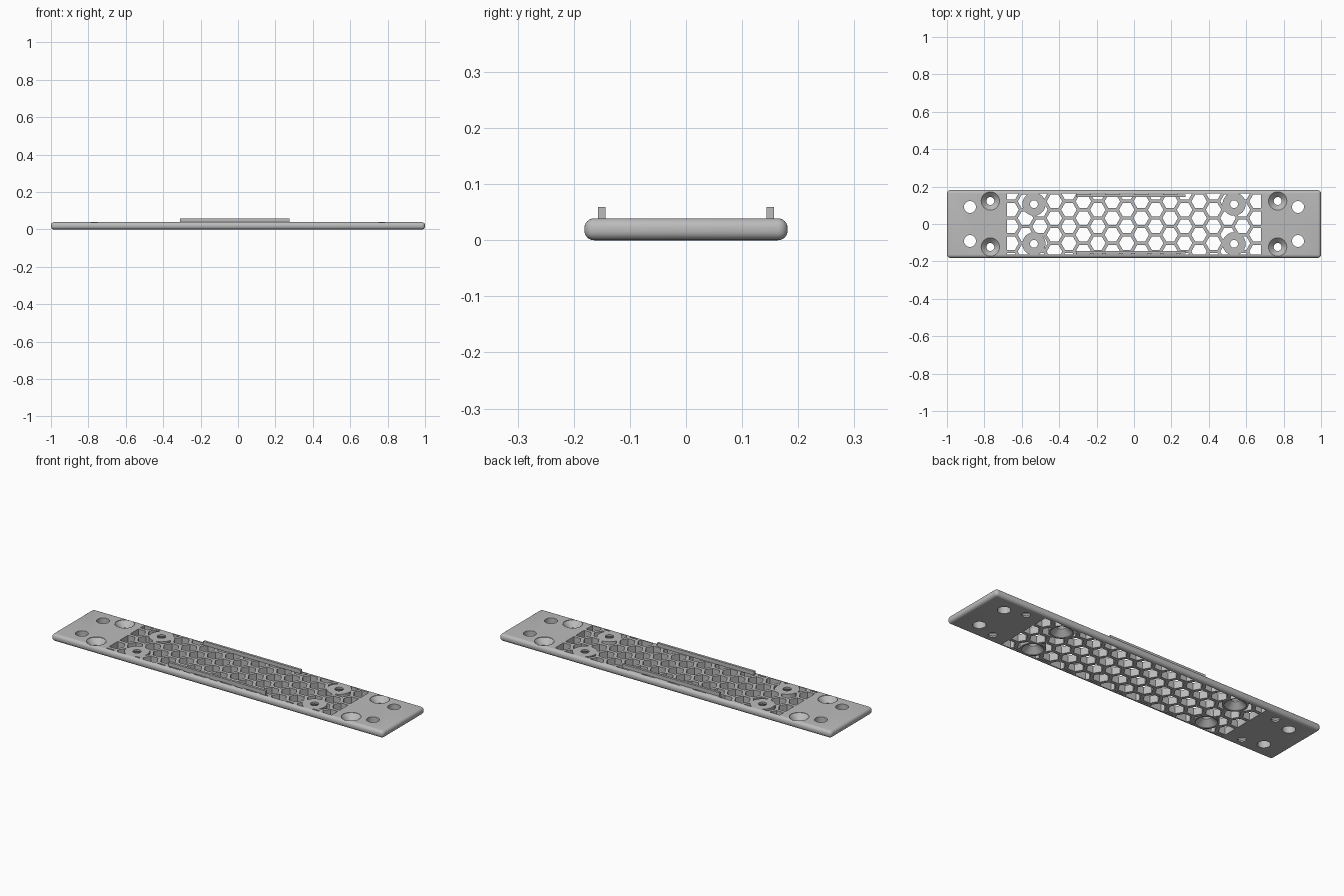
import bpy, bmesh, math
from mathutils import Vector

if "Cube" in bpy.data.objects:
    bpy.data.objects.remove(bpy.data.objects["Cube"], do_unlink=True)

LENGTH, WIDTH, THICK = 2.0, 0.362, 0.039
WIN_X, WIN_Y = 0.679, 0.163      # half size of the grille window
PITCH, HEX_R = 0.0893, 0.0415    # hexagon spacing and corner radius

grey = bpy.data.materials.new("light grey")
grey.use_nodes = True
colour = (0.5, 0.5, 0.5, 1)
grey.diffuse_color = colour
grey.node_tree.nodes["Principled BSDF"].inputs["Base Color"].default_value = colour


def make_object(name, bm):
    bmesh.ops.recalc_face_normals(bm, faces=bm.faces)
    mesh = bpy.data.meshes.new(name)
    bm.to_mesh(mesh)
    bm.free()
    mesh.materials.append(grey)
    obj = bpy.data.objects.new(name, mesh)
    bpy.context.collection.objects.link(obj)
    return obj


def add_box(bm, size, centre):
    verts = bmesh.ops.create_cube(bm, size=1)["verts"]
    bmesh.ops.scale(bm, vec=size, verts=verts)
    bmesh.ops.translate(bm, vec=centre, verts=verts)


def add_prism(bm, points, z0, z1):
    face = bm.faces.new([bm.verts.new((x, y, z0)) for x, y in points])
    out = bmesh.ops.extrude_face_region(bm, geom=[face])["geom"]
    bmesh.ops.translate(bm, vec=(0, 0, z1 - z0),
                        verts=[v for v in out if isinstance(v, bmesh.types.BMVert)])


def add_lathe(bm, x, y, profile, sides=40):
    """Closed solid from (radius, height) pairs stacked upward."""
    rings = [[bm.verts.new((x + r * math.cos(math.tau * i / sides),
                            y + r * math.sin(math.tau * i / sides), z))
              for i in range(sides)] for r, z in profile]
    for a, b in zip(rings, rings[1:]):
        for i in range(sides):
            j = (i + 1) % sides
            bm.faces.new((a[i], a[j], b[j], b[i]))
    bm.faces.new(rings[0])
    bm.faces.new(rings[-1])


def clip(points, axis, sign, limit):
    """Keep the part of a polygon where sign * coordinate <= limit."""
    result = []
    for p, q in zip(points, points[1:] + points[:1]):
        dp, dq = limit - sign * p[axis], limit - sign * q[axis]
        if dp >= 0:
            result.append(p)
        if dp * dq < 0:
            result.append(p.lerp(q, dp / (dp - dq)))
    return result


def subtract(target, cutter):
    mod = target.modifiers.new("cut", "BOOLEAN")
    mod.operation, mod.solver, mod.object = "DIFFERENCE", "EXACT", cutter
    bpy.ops.object.select_all(action="DESELECT")
    bpy.context.view_layer.objects.active = target
    target.select_set(True)
    bpy.ops.object.modifier_apply(modifier=mod.name)
    bpy.data.objects.remove(cutter, do_unlink=True)


def four(x, y):
    return [(sx * x, sy * y) for sx in (-1, 1) for sy in (-1, 1)]


# Rounded plate
bm = bmesh.new()
add_box(bm, (LENGTH, WIDTH, THICK), (0, 0, THICK / 2))
bmesh.ops.bevel(bm, geom=bm.edges[:], offset=0.017, segments=6,
                profile=0.5, affect="EDGES")
plate = make_object("plate", bm)

# Honeycomb openings, trimmed to the rectangular window
bm = bmesh.new()
step = PITCH * math.sqrt(3) / 2
for col in range(-10, 11):
    cx = (col + 0.5) * step
    for row in range(-3, 4):
        cy = row * PITCH - 0.013 + (PITCH / 2 if col % 2 == 0 else 0)
        poly = [Vector((cx + HEX_R * math.cos(k * math.pi / 3),
                        cy + HEX_R * math.sin(k * math.pi / 3))) for k in range(6)]
        for axis, limit in ((0, WIN_X), (1, WIN_Y)):
            for sign in (-1, 1):
                poly = clip(poly, axis, sign, limit)
        if len(poly) > 2:
            add_prism(bm, poly, -0.05, 0.1)
honeycomb = make_object("honeycomb_cutter", bm)

# Solid round bosses stay uncut inside the honeycomb
bm = bmesh.new()
for x, y in four(0.535, 0.106):
    add_lathe(bm, x, y, [(0.062, -0.1), (0.062, 0.15)])
subtract(honeycomb, make_object("boss_keeper", bm))
subtract(plate, honeycomb)

# Plain holes, top countersinks and bottom countersinks
bm = bmesh.new()
for x, y in four(0.877, 0.091):
    add_lathe(bm, x, y, [(0.032, -0.05), (0.032, 0.1)])
for x, y in four(0.768, 0.123):
    add_lathe(bm, x, y, [(0.021, -0.05), (0.021, 0.008), (0.049, THICK - 0.002), (0.049, 0.1)])
for x, y in four(0.535, 0.106):
    add_lathe(bm, x, y, [(0.053, -0.05), (0.053, 0.002), (0.021, 0.03), (0.021, 0.1)])
subtract(plate, make_object("hole_cutter", bm))

bpy.ops.object.select_all(action="DESELECT")
plate.select_set(True)
bpy.context.view_layer.objects.active = plate
bpy.ops.object.shade_smooth_by_angle(angle=math.radians(30))

# Two thin upright rails on top
for name, side in (("front_rail", -1), ("back_rail", 1)):
    bm = bmesh.new()
    add_box(bm, (0.587, 0.013, 0.021), (-0.017, side * 0.15, 0.0485))
    make_object(name, bm)
